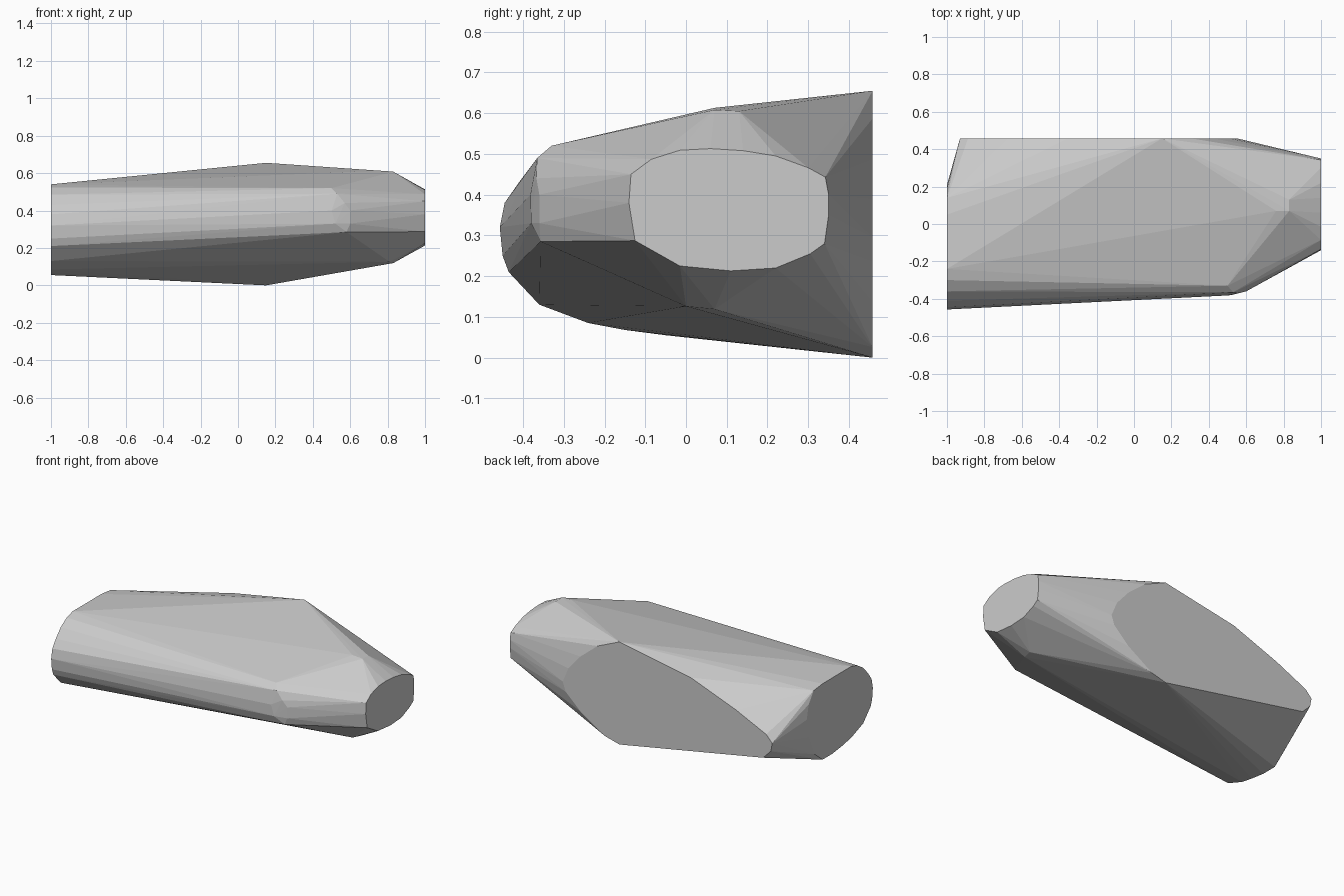
import bpy, bmesh

# Faceted solid: convex skin stretched over flat end faces and a few ridge points
nose_face = [(-.135, .45), (-.085, .487), (-.015, .509), (.06, .513), (.14, .508), (.22, .495),
             (.30, .466), (.342, .443), (.35, .40), (.35, .35), (.34, .28), (.305, .255),
             (.22, .22), (.11, .213), (-.015, .225), (-.125, .287), (-.14, .38)]      # y, z at x = 1
tail_face = [(-.457, .32), (-.45, .25), (-.435, .21), (-.36, .13), (-.24, .085), (-.15, .068),
             (-.05, .055), (.05, .055), (.13, .12), (.19, .25), (.21, .37), (.19, .46), (.14, .53),
             (.05, .54), (-.24, .54), (-.30, .523), (-.36, .485), (-.41, .43), (-.445, .38)]  # x = -1
back_face = [(.55, .295), (.51, .39), (.425, .488), (.305, .587), (.15, .655), (-.355, .562),
             (-.674, .441), (-.887, .342), (-.93, .296), (-.92, .243), (-.865, .187),
             (.15, 0), (.25, .026), (.425, .137), (.53, .236)]                        # x, z at y = .458
ridges = [(.53, -.365, .49), (.57, -.367, .44), (.6, -.36, .40), (.6, -.36, .33), (.58, -.357, .285),
          (.5, -.382, .40), (.52, -.38, .33), (.5, -.33, .52),
          (.76, .07, .613), (.83, .07, .608), (.83, .13, .605), (.83, .07, .119), (.81, .0, .126)]

points = [(1, y, z) for y, z in nose_face] + [(-1, y, z) for y, z in tail_face]
points += [(x, .458, z) for x, z in back_face] + ridges

bm = bmesh.new()
for p in points:
    bm.verts.new(p)
hull = bmesh.ops.convex_hull(bm, input=bm.verts)
loose = {g for g in hull["geom_interior"] + hull["geom_unused"] if isinstance(g, bmesh.types.BMVert)}
bmesh.ops.delete(bm, geom=list(loose), context='VERTS')
bmesh.ops.dissolve_limit(bm, angle_limit=.005, verts=bm.verts, edges=bm.edges)
bmesh.ops.recalc_face_normals(bm, faces=bm.faces)

mesh = bpy.data.meshes.new("faceted_body")
bm.to_mesh(mesh)
bm.free()
body = bpy.data.objects.new("faceted_body", mesh)
bpy.context.collection.objects.link(body)
